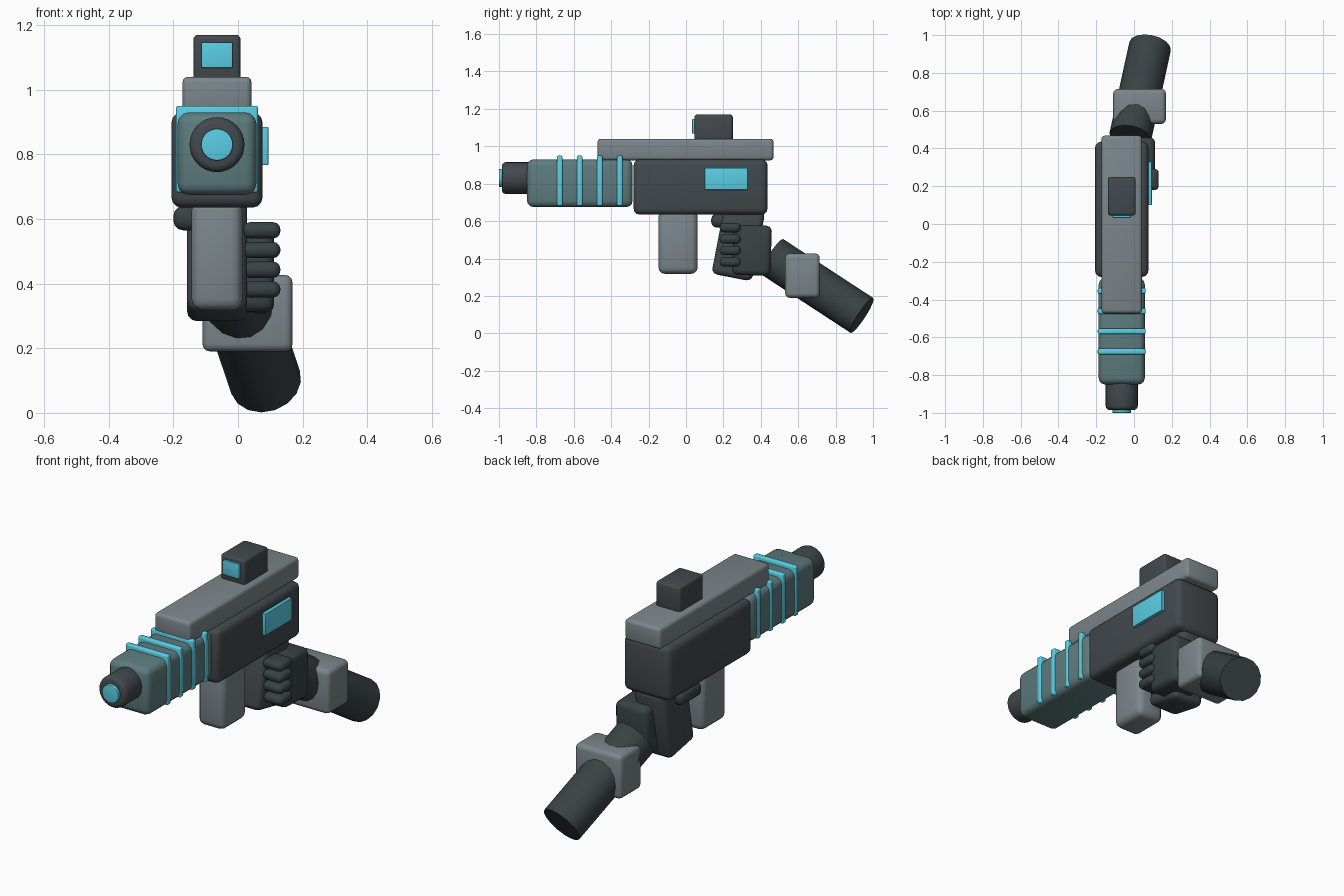
import bpy
import math
from mathutils import Vector

default = bpy.data.objects.get("Cube")
if default:
    bpy.data.objects.remove(default, do_unlink=True)


def material(name, r, g, b):
    mat = bpy.data.materials.new(name)
    mat.use_nodes = True
    mat.diffuse_color = (r, g, b, 1)
    mat.node_tree.nodes["Principled BSDF"].inputs["Base Color"].default_value = (r, g, b, 1)
    return mat


DARK = material("dark_metal", 0.055, 0.066, 0.075)
ARMOR = material("dark_armor", 0.04, 0.055, 0.057)
GREY = material("grey_metal", 0.2, 0.24, 0.26)
TEAL = material("teal_metal", 0.11, 0.2, 0.21)
GLOW = material("cyan_glow", 0.1, 0.62, 0.78)


def finish(obj, name, mat, bevel, segments=3):
    """Name, colour, round off and smooth a part."""
    obj.name = name
    obj.data.materials.append(mat)
    if bevel:
        mod = obj.modifiers.new("rounded_edges", 'BEVEL')
        mod.width = bevel
        mod.segments = segments
        mod.limit_method = 'ANGLE'
        mod.angle_limit = math.radians(40)
        bpy.ops.object.modifier_apply(modifier=mod.name)
    bpy.ops.object.shade_smooth_by_angle(angle=math.radians(35))
    return obj


def box(name, mat, x, y, z, bevel=0.0, tilt=0.0):
    """Rounded box spanning the given ranges, tilted about x by degrees."""
    spans = (x, y, z)
    bpy.ops.mesh.primitive_cube_add(size=1, location=[sum(s) / 2 for s in spans])
    obj = bpy.context.object
    obj.scale = [s[1] - s[0] for s in spans]
    bpy.ops.object.transform_apply(location=False, rotation=False, scale=True)
    obj.rotation_euler.x = math.radians(tilt)
    return finish(obj, name, mat, bevel)


def rod(name, mat, start, end, radius, sides, bevel=0.0):
    """Cylinder running between two points."""
    start, end = Vector(start), Vector(end)
    axis = end - start
    bpy.ops.mesh.primitive_cylinder_add(vertices=sides, radius=radius, depth=axis.length,
                                        location=(start + end) / 2)
    obj = bpy.context.object
    obj.rotation_euler = axis.to_track_quat('Z', 'Y').to_euler()
    return finish(obj, name, mat, bevel)


MID = -0.065  # centre line of the weapon


def around(half_width):
    return (MID - half_width, MID + half_width)


# Receiver, barrel shroud and top rail
box("receiver", DARK, around(0.141), (-0.28, 0.436), (0.635, 0.93), 0.032)
box("barrel_shroud", TEAL, around(0.122), (-0.85, -0.285), (0.675, 0.93), 0.035)
box("top_rail", GREY, around(0.107), (-0.473, 0.468), (0.925, 1.04), 0.018)

# Glowing bands around the shroud
for i in range(4):
    y = -0.675 + i * 0.107
    box(f"shroud_band_{i + 1}", GLOW, around(0.127), (y - 0.015, y + 0.015), (0.682, 0.95), 0.008)

# Muzzle and its lens
rod("muzzle", DARK, (MID, -0.82, 0.83), (MID, -0.985, 0.83), 0.085, 32, 0.022)
rod("muzzle_lens", GLOW, (MID, -0.97, 0.83), (MID, -1.0, 0.83), 0.049, 32, 0.003)

# Sight with its window, and the side display
box("sight", DARK, around(0.073), (0.045, 0.25), (1.02, 1.17), 0.014)
box("sight_window", GLOW, around(0.048), (0.033, 0.06), (1.068, 1.146), 0.003)
box("side_display", GLOW, (0.06, 0.094), (0.1, 0.33), (0.767, 0.885), 0.003)

# Grips
box("front_grip", GREY, around(0.079), (-0.147, 0.062), (0.318, 0.66), 0.034)
box("rear_grip", DARK, around(0.093), (0.17, 0.39), (0.295, 0.675), 0.032, tilt=-11)

# Gloved hand: palm, stacked fingers and a thumb on the far side
box("palm", ARMOR, (-0.085, 0.112), (0.25, 0.455), (0.31, 0.578), 0.03, tilt=-2)
for i in range(4):
    z = 0.565 - i * 0.061
    box(f"finger_{i + 1}", ARMOR, (0.015, 0.131), (0.18, 0.292), (z - 0.025, z + 0.025), 0.022)
box("thumb", ARMOR, (-0.2, -0.1), (0.135, 0.32), (0.565, 0.64), 0.03)

# Forearm and wrist cuff
rod("forearm", ARMOR, (-0.02, 0.46, 0.41), (0.085, 0.94, 0.096), 0.112, 16)
box("wrist_cuff", GREY, (-0.11, 0.169), (0.53, 0.715), (0.19, 0.427), 0.024)
